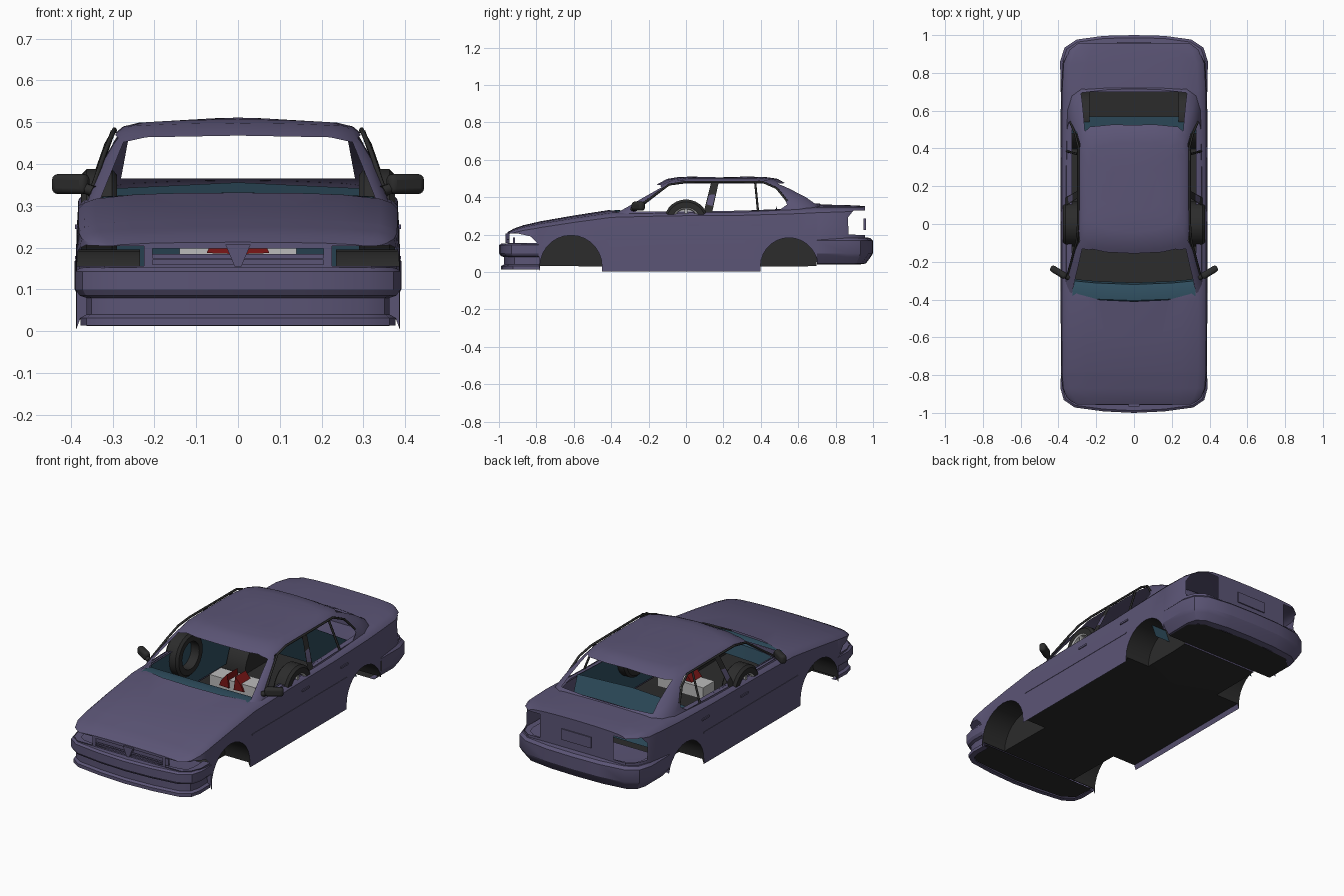
import bpy, bmesh, math
from mathutils import Vector, Matrix

if "Cube" in bpy.data.objects:
    bpy.data.objects.remove(bpy.data.objects["Cube"])


def material(name, r, g, b):
    m = bpy.data.materials.new(name)
    m.diffuse_color = (r, g, b, 1)
    m.use_nodes = True
    m.node_tree.nodes["Principled BSDF"].inputs["Base Color"].default_value = m.diffuse_color
    return m


PAINT = material("paint", .105, .09, .18)
DARK = material("dark", .025, .025, .025)
TEAL = material("teal", .03, .08, .12)
RED = material("red", .2, .008, .008)
GREY = material("light_grey", .5, .5, .5)
OPEN = material("opening", 0, 0, 0)


def smooth(ob, angle=35):
    bpy.ops.object.select_all(action='DESELECT')
    ob.select_set(True)
    bpy.context.view_layer.objects.active = ob
    bpy.ops.object.shade_smooth_by_angle(angle=math.radians(angle))


def make(name, verts, faces, mat, recalc=True):
    me = bpy.data.meshes.new(name)
    me.from_pydata([tuple(v) for v in verts], [], faces)
    if recalc:
        bm = bmesh.new()
        bm.from_mesh(me)
        bmesh.ops.recalc_face_normals(bm, faces=bm.faces)
        bm.to_mesh(me)
        bm.free()
    ob = bpy.data.objects.new(name, me)
    bpy.context.collection.objects.link(ob)
    if mat:
        me.materials.append(mat)
    return ob


def loft(name, rings, mat, closed=True, caps=True):
    n = len(rings[0])
    faces = [(i * n + j, i * n + (j + 1) % n, (i + 1) * n + (j + 1) % n, (i + 1) * n + j)
             for i in range(len(rings) - 1) for j in range(n if closed else n - 1)]
    if caps:
        last = (len(rings) - 1) * n
        faces += [tuple(range(n)), tuple(range(last, last + n))]
    return make(name, [v for r in rings for v in r], faces, mat)


def prism(name, pts, axis, a, b, mat):
    put = {'x': lambda p, t: (t, *p), 'y': lambda p, t: (p[0], t, p[1]), 'z': lambda p, t: (*p, t)}[axis]
    return loft(name, [[put(p, t) for p in pts] for t in (a, b)], mat)


def box(name, x, y, z, mat):
    return prism(name, [(x[0], y[0]), (x[1], y[0]), (x[1], y[1]), (x[0], y[1])], 'z', z[0], z[1], mat)


def carve(ob, cutters):
    # cut openings into the skin, then drop the cut walls
    bpy.context.view_layer.objects.active = ob
    for c in cutters:
        m = ob.modifiers.new("cut", 'BOOLEAN')
        m.operation, m.solver, m.object = 'DIFFERENCE', 'EXACT', c
        m.material_mode = 'TRANSFER'
        bpy.ops.object.modifier_apply(modifier=m.name)
        bpy.data.objects.remove(c)
    names = [m.name if m else "" for m in ob.data.materials]
    bm = bmesh.new()
    bm.from_mesh(ob.data)
    gone = [f for f in bm.faces if names[f.material_index] == OPEN.name]
    bmesh.ops.delete(bm, geom=gone, context='FACES')
    bm.to_mesh(ob.data)
    bm.free()


def mirrored(half):
    # half outline running from the centre to the side and back to the centre
    return half + [(-x, *r) for x, *r in half[-2:0:-1]]


# lower body: y, half width, bottom, shoulder, top (floor sits above the sill edge)
def section(y, w, zb, zs, zt):
    h = zt - zs
    lift = .028 if zb < .1 else 0
    pts = [(0, zb + lift), (w * .975, zb + lift), (w, zb + .002), (w, zb + (zs - zb) * .6), (w * .985, zs),
           (w * .95, zs + h * .35), (w * .88, zs + h * .6), (w * .65, zs + h * .84), (w * .35, zs + h * .96), (0, zt)]
    return [(x, y, z) for x, z in mirrored(pts)]


body = loft("body", [section(*s) for s in [
    (-.955, .32, .145, .198, .213), (-.92, .36, .145, .21, .232), (-.87, .38, .145, .222, .25),
    (-.79, .386, .145, .235, .268), (-.784, .386, .005, .237, .27), (-.6, .388, .003, .265, .302),
    (-.4, .388, 0, .292, .333), (-.1, .388, 0, .30, .335), (.3, .388, 0, .303, .342), (.6, .388, 0, .312, .357),
    (.698, .386, .005, .317, .361), (.704, .386, .15, .317, .361), (.85, .378, .15, .322, .358),
    (.92, .35, .15, .327, .355), (.957, .30, .15, .33, .352)]], PAINT)
body.data.materials.append(DARK)
for p in body.data.polygons:
    if p.normal.z < -.9 and p.center.z < .05:
        p.material_index = 1

cuts = [prism("cabin_cut", [(0, -.41), (.18, -.402), (.30, -.37), (.328, -.30), (.328, .55), (.28, .70), (-.28, .70),
                            (-.328, .55), (-.328, -.30), (-.30, -.37), (-.18, -.402)], 'z', .25, .5, OPEN),
        box("grille_cut", (-.205, .205), (-1.1, -.93), (.16, .198), OPEN)]
for s in (1, -1):
    for y, r in ((-.615, .166), (.551, .153)):
        arch = [(y + r * math.cos(a * math.pi / 14), .03 + r * math.sin(a * math.pi / 14)) for a in range(15)]
        cuts.append(prism("arch_cut", [(y + r, -.1)] + arch + [(y - r, -.1)], 'x', s * .235, s * .5, DARK))
    cuts.append(prism("headlight_cut", [(-1.05, .156), (-.797, .156), (-.83, .19), (-.9, .206), (-1.05, .2)],
                      'x', s * .225, s * .5, OPEN))
    cuts.append(prism("taillight_cut", [(.87, .20), (1.05, .195), (1.05, .328), (.895, .328), (.865, .29)],
                      'x', s * .225, s * .5, OPEN))
carve(body, cuts)
smooth(body)


# cabin roof and pillars: z, front y, rear y, half width
def ring(z, f, r, w):
    half = [(0, f), (w * .5, f + .012), (w * .8, f + .035), (w * .95, f + .065), (w, f + .12), (w * 1.01, (f + r) / 2),
            (w, r - .14), (w * .94, r - .06), (w * .8, r - .02), (w * .4, r - .003), (0, r)]
    return [(x, y, z + (.008 * (1 - (x / w) ** 2) if z > .48 else 0)) for x, y in mirrored(half)]


roof = loft("roof_and_pillars", [ring(*s) for s in [
    (.30, -.46, .76, .362), (.35, -.365, .735, .348), (.40, -.278, .668, .330), (.45, -.19, .58, .306),
    (.475, -.143, .53, .29), (.49, -.10, .49, .272), (.499, -.045, .43, .235), (.503, .05, .31, .13)]], PAINT)
carve(roof, [
    prism("windscreen_cut", [(-.34, .29), (.34, .29), (.274, .452), (.22, .464), (0, .468), (-.22, .464), (-.274, .452)],
          'y', -.6, -.06, OPEN),
    prism("rear_window_cut", [(-.28, .365), (.28, .365), (.26, .472), (0, .478), (-.26, .472)], 'y', .46, .9, OPEN),
    prism("front_window_cut", [(-.27, .322), (.10, .325), (.14, .474), (0, .474), (-.09, .462)], 'x', -.6, .6, OPEN),
    prism("back_window_cut", [(.135, .325), (.50, .332), (.54, .36), (.525, .40), (.48, .445), (.42, .474), (.17, .474)],
          'x', -.6, .6, OPEN)])
bm = bmesh.new()
bm.from_mesh(roof.data)
bmesh.ops.delete(bm, geom=[f for f in bm.faces if f.normal.z < -.9], context='FACES')
bm.to_mesh(roof.data)
bm.free()
smooth(roof)


# bumpers: profile swept round a plan path
def bumper(name, half, profile):
    path = [Vector(p) for p in half + [(-x, y) for x, y in half[-2::-1]]]
    rings = []
    for i, p in enumerate(path):
        t = (path[min(i + 1, len(path) - 1)] - path[max(i - 1, 0)]).normalized()
        n = Vector((t.y, -t.x))
        n = -n if n.dot(p - Vector((0, p.y * .7))) < 0 else n
        rings.append([(p.x + n.x * o, p.y + n.y * o, z) for o, z in profile])
    smooth(loft(name, rings, PAINT, closed=False, caps=False), 30)


bumper("front_bumper", [(.375, -.78), (.377, -.87), (.362, -.925), (.31, -.96), (.16, -.98), (0, -.988)],
       [(-.04, .152), (0, .152), (.012, .143), (.012, .10), (.002, .085), (-.014, .08), (-.014, .04), (0, .032),
        (0, .014), (-.03, .012)])
bumper("rear_bumper", [(.375, .7), (.377, .86), (.357, .925), (.30, .963), (.16, .982), (0, .986)],
       [(-.04, .186), (0, .182), (.014, .168), (.014, .10), (.002, .08), (-.025, .045), (-.06, .04)])
for name, z, plan in (("front_floor", .025, [(.36, -.78), (.355, -.9), (.29, -.945), (0, -.968)]),
                      ("rear_floor", .04, [(.345, .70), (.345, .85), (.28, .91), (0, .93)])):
    pts = plan + [(-x, y) for x, y in plan[-2::-1]]
    make(name, [(x, y, z) for x, y in pts], [tuple(range(len(pts)))], DARK)

# grille pieces and number plate panel
prism("grille_divider", [(-.03, .207), (.03, .207), (.008, .155), (-.008, .155)], 'y', -.966, -.945, PAINT)
box("grille_bar", (-.205, .205), (-.957, -.945), (.170, .175), PAINT)
box("grille_backing", (-.22, .22), (-.925, -.915), (.147, .185), PAINT)
box("plate_panel", (-.09, .09), (.95, .963), (.225, .285), PAINT)

# interior: dashboard and rear seat back
dash = [(-.40, .29), (-.385, .318), (-.34, .322), (-.30, .312), (-.29, .24)]
smooth(loft("dashboard", [[(x, y - .02 * (1 - (x / .33) ** 2), z + .01 * (1 - (x / .33) ** 2)) for y, z in dash]
                          for x in (-.325, -.2, 0, .2, .325)], TEAL, False, False))
make("rear_seat_back", [(-.33, .48, .34), (.33, .48, .34), (.33, .57, .1), (-.33, .57, .1), (0, .48, .356)],
     [(0, 4, 1, 2, 3)], TEAL)

# lamp parts lying in the middle of the cabin
box("lamp_housing", (-.14, .14), (-.05, .05), (.16, .225), GREY)


def tube(name, pts, r, mat):
    cu = bpy.data.curves.new(name, 'CURVE')
    cu.dimensions, cu.bevel_depth, cu.bevel_resolution = '3D', r, 1
    sp = cu.splines.new('POLY')
    sp.points.add(len(pts) - 1)
    for q, p in zip(sp.points, pts):
        q.co = (*p, 1)
    cu.materials.append(mat)
    bpy.context.collection.objects.link(bpy.data.objects.new(name, cu))


def lathe(name, profile, x0, s, mat, n=28):
    rings = [[(s * (x0 + x), r * math.cos(2 * math.pi * i / n), .27 + r * math.sin(2 * math.pi * i / n))
              for i in range(n)] for x, r in profile]
    smooth(loft(name, rings, mat, caps=False))


for s in (1, -1):
    make("door_lining", [(s * x, y, z) for x, y, z in ((.338, -.28, .322), (.338, .48, .328), (.345, .39, .06),
                                                       (.345, -.28, .06))], [(0, 1, 2, 3)], TEAL)
    prism("red_lamp", [(s * .015, .185), (s * .075, .187), (s * .06, .22), (s * .025, .26)], 'y', -.06, .03, RED)
    # wheel with spoked hub
    lathe("tyre", [(.0, .075), (0, .105), (.012, .118), (.072, .118), (.085, .105), (.085, .075), (.0, .075)], .29, s, DARK)
    lathe("wheel_rim", [(.086, .076), (.08, .068), (.06, .066), (.06, .012), (.078, .012), (.08, .001)], .29, s, GREY)
    for k in range(7):
        spoke = box("wheel_spoke", (-.006, .006), (-.007, .007), (.01, .069), GREY)
        spoke.matrix_world = Matrix.Translation((s * .363, 0, .27)) @ Matrix.Rotation(k * math.tau / 7, 4, 'X')
    # window frames and pillars
    tube("window_frame", [(s * x, y, z) for x, y, z in ((.354, -.285, .325), (.32, -.15, .425), (.303, -.09, .467),
         (.296, 0, .482), (.295, .41, .481), (.314, .485, .448), (.338, .54, .38))], .006, DARK)
    make("centre_pillar", [(s * x, y, z) for x, y, z in ((.363, .095, .32), (.363, .14, .32), (.300, .175, .48),
                                                         (.300, .135, .48))], [(0, 1, 2, 3)], DARK)
    tube("rear_pillar_bar", [(s * .355, .385, .325), (s * .299, .37, .478)], .006, DARK)
    # door mirror
    mirror = box("door_mirror", (-.048, .048), (-.018, .018), (-.024, .024), DARK)
    mirror.matrix_world = Matrix.Translation((s * .4, -.255, .352)) @ Matrix.Rotation(s * .55, 4, 'Z')
    bev = mirror.modifiers.new("round", 'BEVEL')
    bev.width, bev.segments = .014, 3
    smooth(mirror)
    tube("mirror_stalk", [(s * .345, -.285, .335), (s * .385, -.265, .348)], .014, DARK)
    # side moulding and door handles
    box("side_moulding", (s * .385, s * .390), (-.43, .40), (.172, .180), PAINT)
    for y in (.04, .38):
        box("door_handle", (s * .38, s * .390), (y - .03, y + .03), (.245, .255), PAINT)
